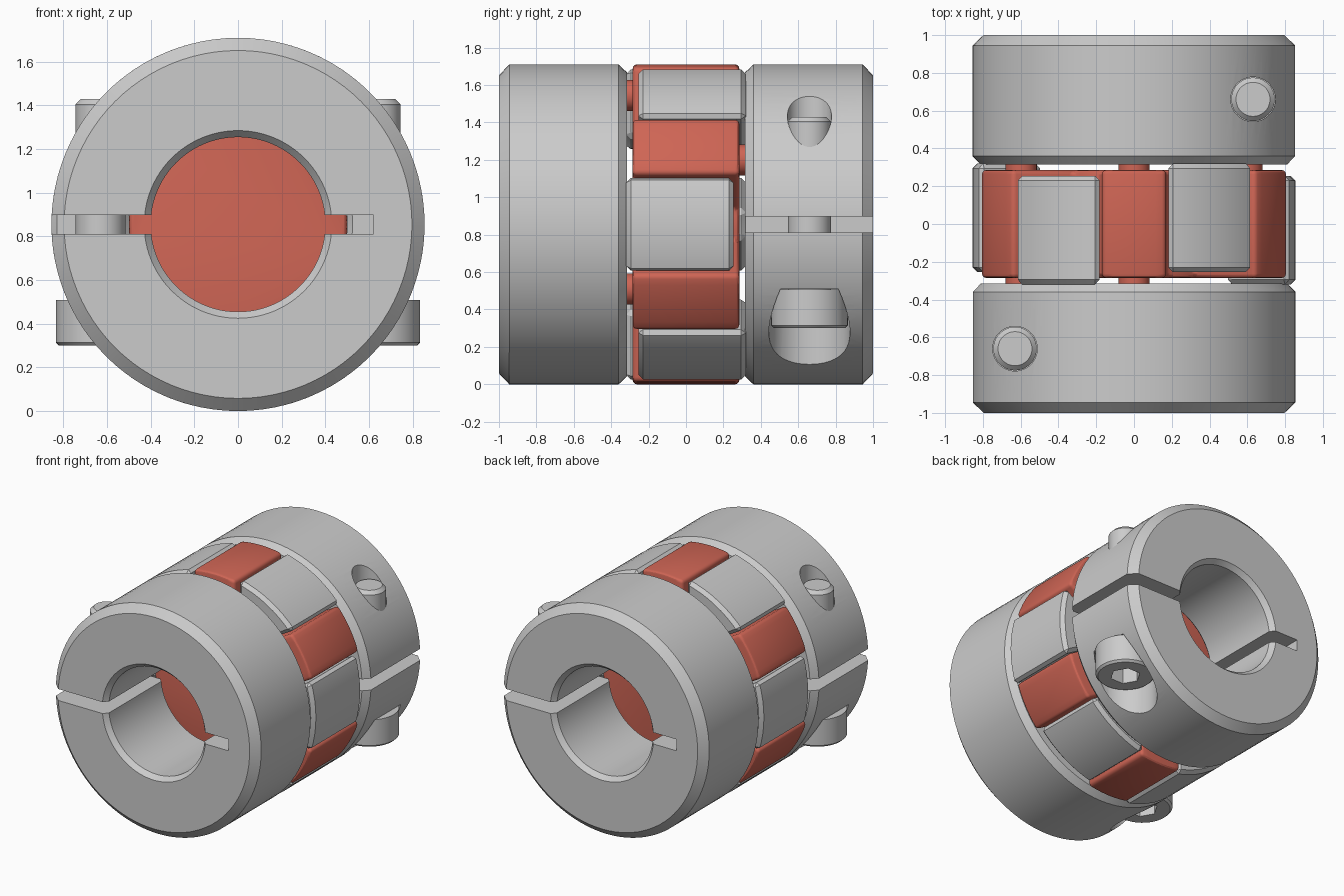
import bpy, bmesh
from math import sin, cos, pi, radians, asin
from mathutils import Matrix

if "Cube" in bpy.data.objects:
    bpy.data.objects.remove(bpy.data.objects["Cube"])

R, CZ = 0.855, 0.855          # outer radius and axis height
FACE = 0.315                  # inner face of each hub
HALF_ARM, CORE = 0.17, 0.5    # spider arm half width, core radius

red = bpy.data.materials.new("red_elastomer")
red.diffuse_color = (0.62, 0.13, 0.09, 1)
red.use_nodes = True
red.node_tree.nodes["Principled BSDF"].inputs["Base Color"].default_value = red.diffuse_color


def finish(name, bm, mat=None):
    bmesh.ops.remove_doubles(bm, verts=bm.verts, dist=1e-5)
    bmesh.ops.recalc_face_normals(bm, faces=bm.faces)
    me = bpy.data.meshes.new(name)
    bm.to_mesh(me)
    bm.free()
    ob = bpy.data.objects.new(name, me)
    bpy.context.collection.objects.link(ob)
    if mat:
        me.materials.append(mat)
    return ob


def activate(ob):
    bpy.ops.object.select_all(action='DESELECT')
    ob.select_set(True)
    bpy.context.view_layer.objects.active = ob


def smooth(ob):
    activate(ob)
    bpy.ops.object.shade_smooth_by_angle(angle=radians(28))


def lathe(name, profile, n=64, closed=False, along_y=False, loc=(0, 0, 0), mat=None):
    """Revolve (radius, height) points around z, or around y."""
    bm = bmesh.new()
    rings = [[bm.verts.new((r * cos(2 * pi * i / n), r * sin(2 * pi * i / n), h))
              for i in range(n)] for r, h in profile]
    for k in range(len(rings) if closed else len(rings) - 1):
        a, b = rings[k], rings[(k + 1) % len(rings)]
        for i in range(n):
            j = (i + 1) % n
            bm.faces.new((a[i], a[j], b[j], b[i]))
    turn = Matrix.Rotation(-pi / 2, 4, 'X') if along_y else Matrix()
    bm.transform(Matrix.Translation(loc) @ turn)
    return finish(name, bm, mat)


def cylinder(name, r, a, b, n=64, **kw):
    return lathe(name, [(0, a), (r, a), (r, b), (0, b)], n, **kw)


def prism(name, pts, y0, y1, mat=None):
    """Extrude an outline in the x-z plane along y."""
    bm = bmesh.new()
    f = bm.faces.new([bm.verts.new((x, y0, CZ + z)) for x, z in pts])
    ext = bmesh.ops.extrude_face_region(bm, geom=[f])
    for v in ext['geom']:
        if isinstance(v, bmesh.types.BMVert):
            v.co.y = y1
    return finish(name, bm, mat)


def arc(r, a, b, n):
    return [(r * cos(a + (b - a) * i / n), r * sin(a + (b - a) * i / n)) for i in range(n + 1)]


def apply_modifier(ob, mod):
    activate(ob)
    bpy.ops.object.modifier_apply(modifier=mod.name)


def cut(ob, cutter):
    m = ob.modifiers.new("cut", 'BOOLEAN')
    m.operation, m.solver, m.object = 'DIFFERENCE', 'EXACT', cutter
    apply_modifier(ob, m)
    bpy.data.objects.remove(cutter)


def bevel(ob, width, segments):
    m = ob.modifiers.new("bevel", 'BEVEL')
    m.width, m.segments = width, segments
    m.limit_method, m.angle_limit = 'ANGLE', radians(30)
    apply_modifier(ob, m)


def half_coupling(side, turn):
    parts = []
    # clamp hub ring with chamfered rims and bore
    hub = lathe(side + "_hub", [(0.40, -0.965), (0.43, -1), (0.797, -1), (R, -0.945),
                                (R, -0.36), (0.812, -FACE), (0.43, -FACE), (0.40, -0.345)],
                96, closed=True, along_y=True, loc=(0, 0, CZ))
    # clamping slit, open on one side
    cut(hub, prism("slit_cutter", [(-1, -0.043), (0.62, -0.043), (0.62, 0.043), (-1, 0.043)],
                   -1.1, -0.2))
    # screw hole and head counterbore
    sx, sy = -0.63, -0.66
    cut(hub, lathe("screw_cutter", [(0, -0.2), (0.217, -0.2), (0.217, 0.51), (0.118, 0.51),
                                    (0.118, 2), (0, 2)], 48, loc=(sx, sy, 0)))
    parts.append(hub)

    # clamp screw with hex socket
    screw = lathe(side + "_screw", [(0, 0.3), (0.19, 0.3), (0.205, 0.315), (0.205, 0.508),
                                    (0.115, 0.508), (0.115, 1.405), (0.09, 1.43), (0, 1.43)],
                  48, loc=(sx, sy, 0))
    cut(screw, cylinder("socket_cutter", 0.105, 0.2, 0.42, 6, loc=(sx, sy, 0)))
    parts.append(screw)

    # three jaws, flanks parallel to the spider arms
    off = HALF_ARM + 0.012
    ao, ai = pi / 6 - asin(off / R), pi / 6 - asin(off / CORE)
    for k in range(3):
        c = k * 2 * pi / 3
        jaw = prism(f"{side}_jaw_{k + 1}",
                    arc(R, c - ao, c + ao, 8) + arc(CORE, c + ai, c - ai, 4),
                    -FACE - 0.005, 0.255)
        bevel(jaw, 0.025, 1)
        parts.append(jaw)
    for ob in parts:
        ob.data.transform(Matrix.Rotation(turn, 4, 'Z'))
        smooth(ob)


half_coupling("front", 0)
half_coupling("back", pi)

# six-armed elastomer spider
outline = []
ao, ai = asin(HALF_ARM / R), asin(HALF_ARM / CORE)
for k in range(6):
    c = pi / 6 + k * pi / 3
    outline += arc(R, c - ao, c + ao, 6)
    outline += arc(CORE, c + ai, c + pi / 3 - ai, 4)
spider = prism("spider", outline, -0.285, 0.285, red)
bevel(spider, 0.022, 3)
smooth(spider)

# spacer pips, alternating between the two faces of the spider
for k in range(6):
    c = pi / 6 + k * pi / 3
    s = -1 if k % 2 else 1
    pip = cylinder(f"spacer_pip_{k + 1}", 0.083, s * 0.26, s * FACE, 32, along_y=True,
                   loc=(0.69 * cos(c), 0, CZ + 0.69 * sin(c)), mat=red)
    smooth(pip)
